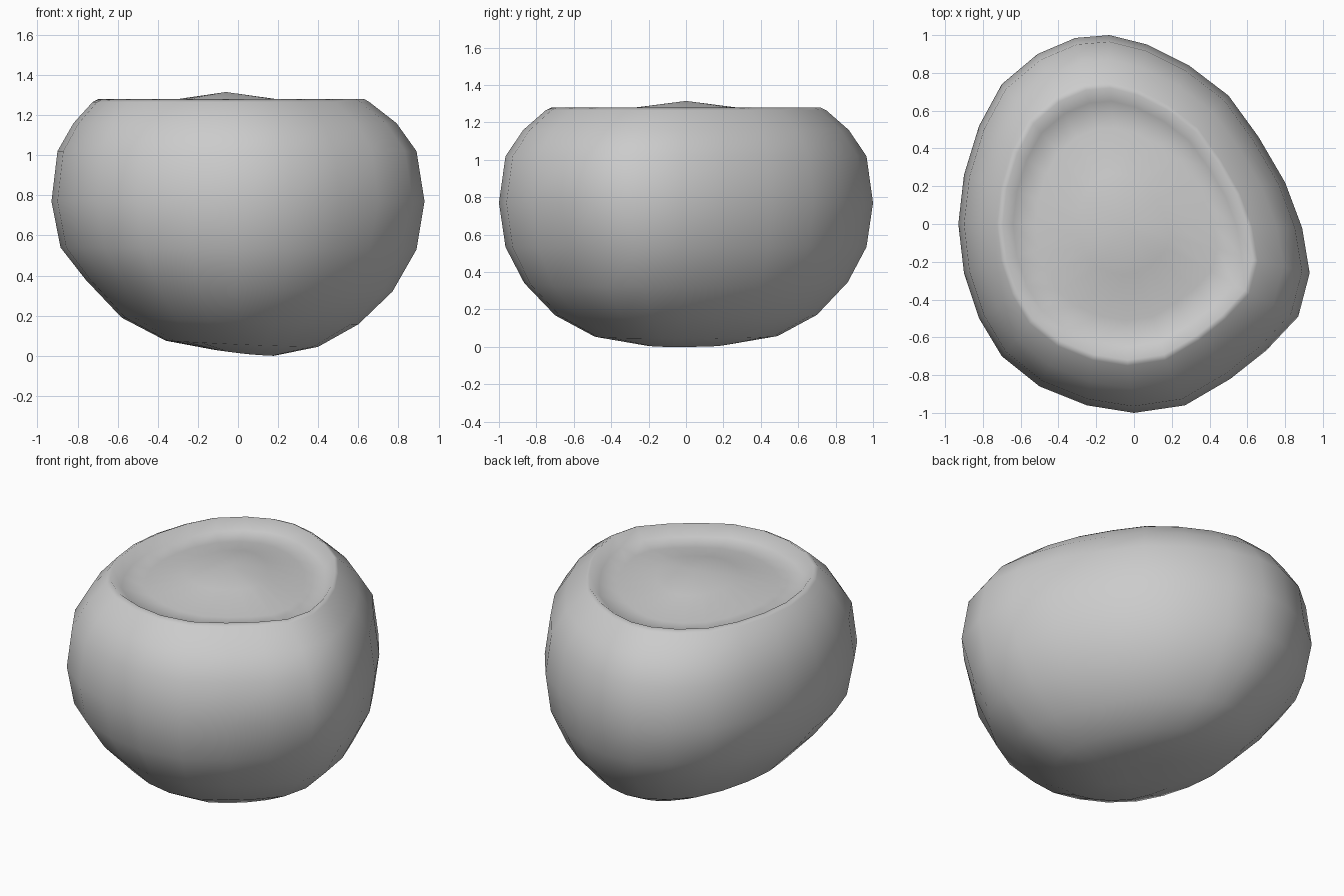
import bpy, bmesh

# egg-shaped plan outline, 24 sides, counter-clockwise from the right
OUTLINE = [(.89, -.02), (.80, .22), (.66, .46), (.50, .68), (.29, .84), (.07, .95),
           (-.13, 1.0), (-.31, .985), (-.51, .90), (-.70, .74), (-.82, .52), (-.90, .26),
           (-.93, 0), (-.90, -.26), (-.82, -.50), (-.70, -.70), (-.50, -.86), (-.25, -.96),
           (0, -1.0), (.27, -.96), (.51, -.82), (.70, -.67), (.87, -.49), (.93, -.26)]

# rings from bottom to top: left x, left z, right x, right z, half depth in y
RINGS = [(-.12, .03, .18, 0, .22),
         (-.36, .075, .40, .045, .49),
         (-.58, .19, .60, .157, .70),
         (-.76, .38, .77, .32, .865),
         (-.885, .54, .89, .53, .965),
         (-.93, .77, .93, .77, 1.0),
         (-.90, 1.02, .89, 1.02, .965),
         (-.82, 1.16, .79, 1.16, .87),
         (-.725, 1.265, .655, 1.265, .75),
         (-.695, 1.28, .63, 1.28, .72),
         (-.64, 1.225, .57, 1.225, .65),
         (-.52, 1.22, .44, 1.22, .51),
         (-.30, 1.28, .19, 1.28, .27)]

bm = bmesh.new()
rows = []
for k, (xl, zl, xr, zr, ry) in enumerate(RINGS):
    row = []
    for i, (ox, oy) in enumerate(OUTLINE):
        u = ox / .93
        x = (xl + xr) / 2 + (xr - xl) / 2 * u
        z = zr + (zl - zr) * ((1 - u) / 2) ** 1.5
        dent = .975 if k == 4 and i in (21, 22) else 1   # shallow front-right dent
        row.append(bm.verts.new((x * dent, oy * ry * dent, z)))
    rows.append(row)

# skin between rings and close both ends
n = len(OUTLINE)
bottom = bm.verts.new((.05, 0, .008))
top = bm.verts.new((-.06, 0, 1.315))
for i in range(n):
    j = (i + 1) % n
    for a, b in zip(rows, rows[1:]):
        bm.faces.new((a[i], a[j], b[j], b[i]))
    bm.faces.new((bottom, rows[0][j], rows[0][i]))
    bm.faces.new((top, rows[-1][i], rows[-1][j]))
for f in bm.faces:
    f.smooth = True

me = bpy.data.meshes.new("rounded_body")
bm.to_mesh(me)
bm.free()
ob = bpy.data.objects.new("rounded_body", me)
bpy.context.collection.objects.link(ob)
